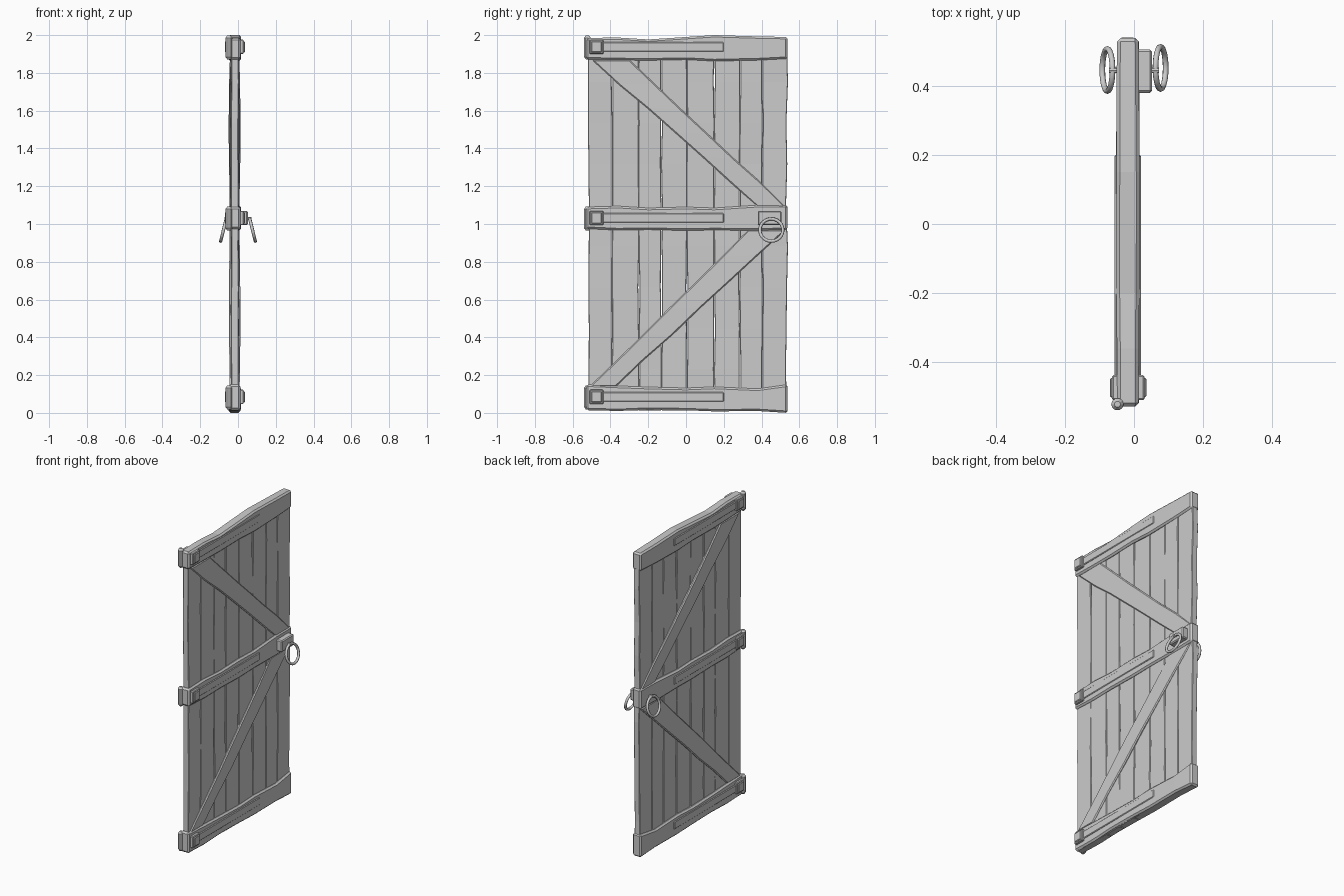
import bpy, bmesh, math, random
from mathutils import Vector

random.seed(4)
if "Cube" in bpy.data.objects:
    bpy.data.objects.remove(bpy.data.objects["Cube"])

GREY = (0.6, 0.6, 0.6, 1)
mat = bpy.data.materials.new("plain grey")
mat.use_nodes = True
mat.diffuse_color = GREY
mat.node_tree.nodes["Principled BSDF"].inputs["Base Color"].default_value = GREY


def finish(name, bm, bevel=0.0):
    """Turn a bmesh into a named object with chamfered edges."""
    bmesh.ops.recalc_face_normals(bm, faces=bm.faces)
    mesh = bpy.data.meshes.new(name)
    bm.to_mesh(mesh)
    bm.free()
    mesh.materials.append(mat)
    ob = bpy.data.objects.new(name, mesh)
    bpy.context.collection.objects.link(ob)
    if bevel:
        mod = ob.modifiers.new("chamfer", "BEVEL")
        mod.width = bevel
        mod.segments = 1
        mod.limit_method = "ANGLE"
        mod.angle_limit = math.radians(50)
    return ob


def timber(name, edge_a, edge_b, x0, x1, wobble=0.0, bulge=0.0, bevel=0.006):
    """Board between two (y, z) edge polylines, spanning x0 to x1."""
    bm = bmesh.new()
    rings = []
    last = len(edge_a) - 1
    for i, (a, b) in enumerate(zip(edge_a, edge_b)):
        swell = bulge * math.sin(math.pi * i / last)
        lo = x0 - swell + random.uniform(-wobble, wobble)
        hi = x1 + swell + random.uniform(-wobble, wobble)
        rings.append([bm.verts.new(p) for p in
                      ((lo, *a), (hi, *a), (hi, *b), (lo, *b))])
    for r, s in zip(rings, rings[1:]):
        for k in range(4):
            bm.faces.new((r[k], r[(k + 1) % 4], s[(k + 1) % 4], s[k]))
    bm.faces.new(rings[0])
    bm.faces.new(rings[-1])
    return finish(name, bm, bevel)


def line(p, q, n, wobble=0.0):
    """Evenly spaced points from p to q, the inner ones nudged sideways."""
    p, q = Vector(p), Vector(q)
    side = Vector((-(q - p).y, (q - p).x)).normalized()
    pts = []
    for i in range(n + 1):
        off = random.uniform(-wobble, wobble) if 0 < i < n else 0
        pts.append(tuple(p.lerp(q, i / n) + side * off))
    return pts


def box(name, x, y, z, bevel):
    return timber(name, [(y[0], z[0]), (y[1], z[0])],
                  [(y[0], z[1]), (y[1], z[1])], x[0], x[1], bevel=bevel)


# Upright planks
seams = [-0.518, -0.39, -0.25, -0.13, 0.005, 0.15, 0.285, 0.405, 0.535]
for i, (l, r) in enumerate(zip(seams, seams[1:])):
    left = line((l + 0.001, 0.012), (l + 0.001, 1.97), 9, 0.003)
    right = line((r - 0.001, 0.012), (r - 0.001, 1.97), 9,
                 0.008 if i == 7 else 0.003)
    timber(f"plank_{i + 1}", left, right, -0.037, 0.003, 0.002, bevel=0.003)

# Cross rails, worn along their edges
stations = [-0.528, -0.36, -0.2, 0.0, 0.15, 0.38, 0.538]
rails = {
    "top_rail": ([1.872, 1.868, 1.866, 1.87, 1.862, 1.867, 1.875],
                 [1.985, 1.987, 1.977, 1.99, 2.0, 1.993, 1.99]),
    "middle_rail": ([0.975, 0.967, 0.97, 0.965, 0.968, 0.965, 0.97],
                    [1.09, 1.095, 1.085, 1.09, 1.085, 1.1, 1.1]),
    "bottom_rail": ([0.015, 0.01, 0.017, 0.014, 0.008, 0.01, 0.0],
                    [0.15, 0.143, 0.137, 0.132, 0.138, 0.128, 0.15]),
}
for name, (low, high) in rails.items():
    timber(name, list(zip(stations, low)), list(zip(stations, high)),
           -0.049, 0.013, 0.001, 0.003, 0.01)

# Diagonal braces showing on both faces
timber("upper_brace", line((-0.5, 1.87), (0.38, 1.09), 6, 0.004),
       line((-0.3, 1.87), (0.53, 1.09), 6, 0.004), -0.044, 0.008, 0.001, 0.005)
timber("lower_brace", line((-0.51, 0.14), (0.33, 0.97), 6, 0.004),
       line((-0.37, 0.14), (0.53, 0.97), 6, 0.004), -0.044, 0.008, 0.001, 0.005)


def rod(name, start, end, radius, sides, tip=0.0):
    """Round bar between two points, with optional narrowed tips."""
    start, end = Vector(start), Vector(end)
    axis = (end - start).normalized()
    turn = axis.to_track_quat("Z", "Y")
    bm = bmesh.new()
    spots = [(start, radius), (end, radius)]
    if tip:
        spots = [(start, radius * 0.5), (start + axis * tip, radius),
                 (end - axis * tip, radius), (end, radius * 0.5)]
    rings = []
    for c, r in spots:
        rings.append([bm.verts.new(c + turn @ Vector(
            (r * math.cos(math.tau * k / sides),
             r * math.sin(math.tau * k / sides), 0))) for k in range(sides)])
    for a, b in zip(rings, rings[1:]):
        for k in range(sides):
            j = (k + 1) % sides
            bm.faces.new((a[k], a[j], b[j], b[k]))
    bm.faces.new(rings[0])
    bm.faces.new(rings[-1])
    return finish(name, bm)


# Hinges: strap, square boss and barrel
for level, z in (("top", 1.938), ("middle", 1.032), ("bottom", 0.085)):
    box(f"{level}_hinge_strap", (-0.056, 0.02), (-0.5, 0.2),
        (z - 0.025, z + 0.025), 0.004)
    box(f"{level}_hinge_boss", (-0.064, 0.03), (-0.51, -0.438),
        (z - 0.038, z + 0.038), 0.004)
    box(f"{level}_hinge_stud", (-0.07, 0.036), (-0.502, -0.446),
        (z - 0.03, z + 0.03), 0.004)
    rod(f"{level}_hinge_barrel", (-0.048, -0.522, z - 0.066),
        (-0.048, -0.522, z + 0.06), 0.018, 10, 0.012)

# Latch block and the pin that carries both rings
box("latch_block", (0.0, 0.052), (0.38, 0.505), (0.995, 1.07), 0.006)
rod("ring_pin", (-0.072, 0.445, 1.028), (0.072, 0.445, 1.028), 0.008, 8)

# Hanging ring handles
for name, side, y in (("left_ring", 1, 0.452), ("right_ring", -1, 0.446)):
    bpy.ops.mesh.primitive_torus_add(
        major_segments=24, minor_segments=8, major_radius=0.061,
        minor_radius=0.0085, location=(side * 0.077, y, 0.968),
        rotation=(0, math.radians(90 - side * 14), 0))
    ring = bpy.context.object
    ring.name = name
    ring.data.materials.append(mat)
    bpy.ops.object.shade_smooth_by_angle(angle=math.radians(50))
